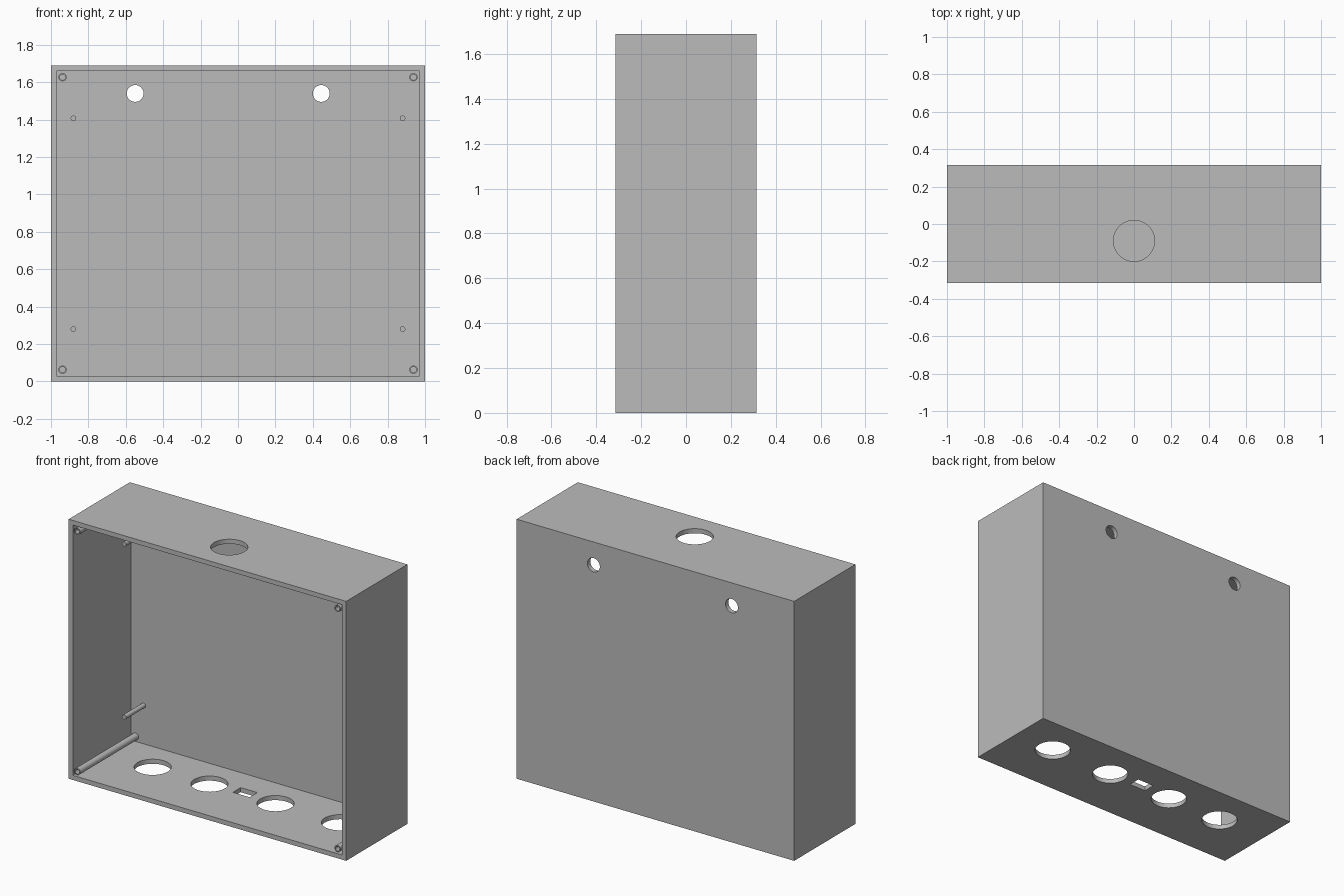
import bpy
from math import radians

cube = bpy.data.objects.get("Cube")
if cube:
    bpy.data.objects.remove(cube, do_unlink=True)

W, D, H, T = 2.0, 0.63, 1.69, 0.03      # outer size and wall thickness
BACK = D / 2 - T                        # inner face of the back wall

grey = bpy.data.materials.new("plain grey")
grey.use_nodes = True
grey.diffuse_color = (0.5, 0.5, 0.5, 1)
grey.node_tree.nodes["Principled BSDF"].inputs["Base Color"].default_value = (0.5, 0.5, 0.5, 1)


def box(name, size, loc):
    bpy.ops.mesh.primitive_cube_add(size=1, location=loc)
    ob = bpy.context.object
    ob.name = name
    ob.scale = size
    bpy.ops.object.transform_apply(location=True, rotation=False, scale=True)
    ob.data.materials.append(grey)
    return ob


def rod(name, radius, depth, loc, axis="Z", sides=48):
    turn = (radians(90), 0, 0) if axis == "Y" else (0, 0, 0)
    bpy.ops.mesh.primitive_cylinder_add(vertices=sides, radius=radius, depth=depth,
                                        location=loc, rotation=turn)
    ob = bpy.context.object
    ob.name = name
    bpy.ops.object.transform_apply(location=True, rotation=True, scale=True)
    ob.data.materials.append(grey)
    return ob


def cut(target, cutter):
    cutter.hide_render = True
    mod = target.modifiers.new("cut", 'BOOLEAN')
    mod.operation, mod.solver, mod.object = 'DIFFERENCE', 'EXACT', cutter
    bpy.ops.object.select_all(action='DESELECT')
    bpy.context.view_layer.objects.active = target
    target.select_set(True)
    bpy.ops.object.modifier_apply(modifier=mod.name)
    bpy.data.objects.remove(cutter, do_unlink=True)


def smooth(ob):
    bpy.ops.object.select_all(action='DESELECT')
    bpy.context.view_layer.objects.active = ob
    ob.select_set(True)
    bpy.ops.object.shade_smooth_by_angle(angle=radians(30))


# Enclosure shell, open at the front
shell = box("enclosure_shell", (W, D, H), (0, 0, H / 2))
cut(shell, box("cavity", (W - 2 * T, D, H - 2 * T), (0, -T, H / 2)))

# Cable holes in the floor, with a small rectangular socket slot between them
for x in (-0.65, -0.24, 0.235, 0.7):
    cut(shell, rod("floor_hole", 0.11, 0.1, (x, 0.05, 0)))
cut(shell, box("slot_hole", (0.12, 0.08, 0.1), (0, 0.073, 0)))

# Hole in the top
cut(shell, rod("top_hole", 0.11, 0.1, (0, -0.09, H)))

# Hanging holes in the back
for x in (-0.55, 0.445):
    cut(shell, rod("back_hole", 0.045, 0.1, (x, D / 2, 1.54), "Y"))
smooth(shell)

# Long bored corner posts and short mounting pegs, both rising from the back wall
for side, x in (("right", -1), ("left", 1)):
    for level, z_post, z_peg in (("lower", 0.063, 0.28), ("upper", 1.627, 1.407)):
        length = D - T
        post = rod(f"{level}_{side}_corner_post", 0.022, length,
                   (x * 0.938, BACK - length / 2, z_post), "Y", 32)
        cut(post, rod("bore", 0.015, 0.2, (x * 0.938, -D / 2, z_post), "Y", 32))
        smooth(post)
        peg = rod(f"{level}_{side}_mounting_peg", 0.015, 0.2,
                  (x * 0.88, BACK - 0.1, z_peg), "Y", 32)
        smooth(peg)
